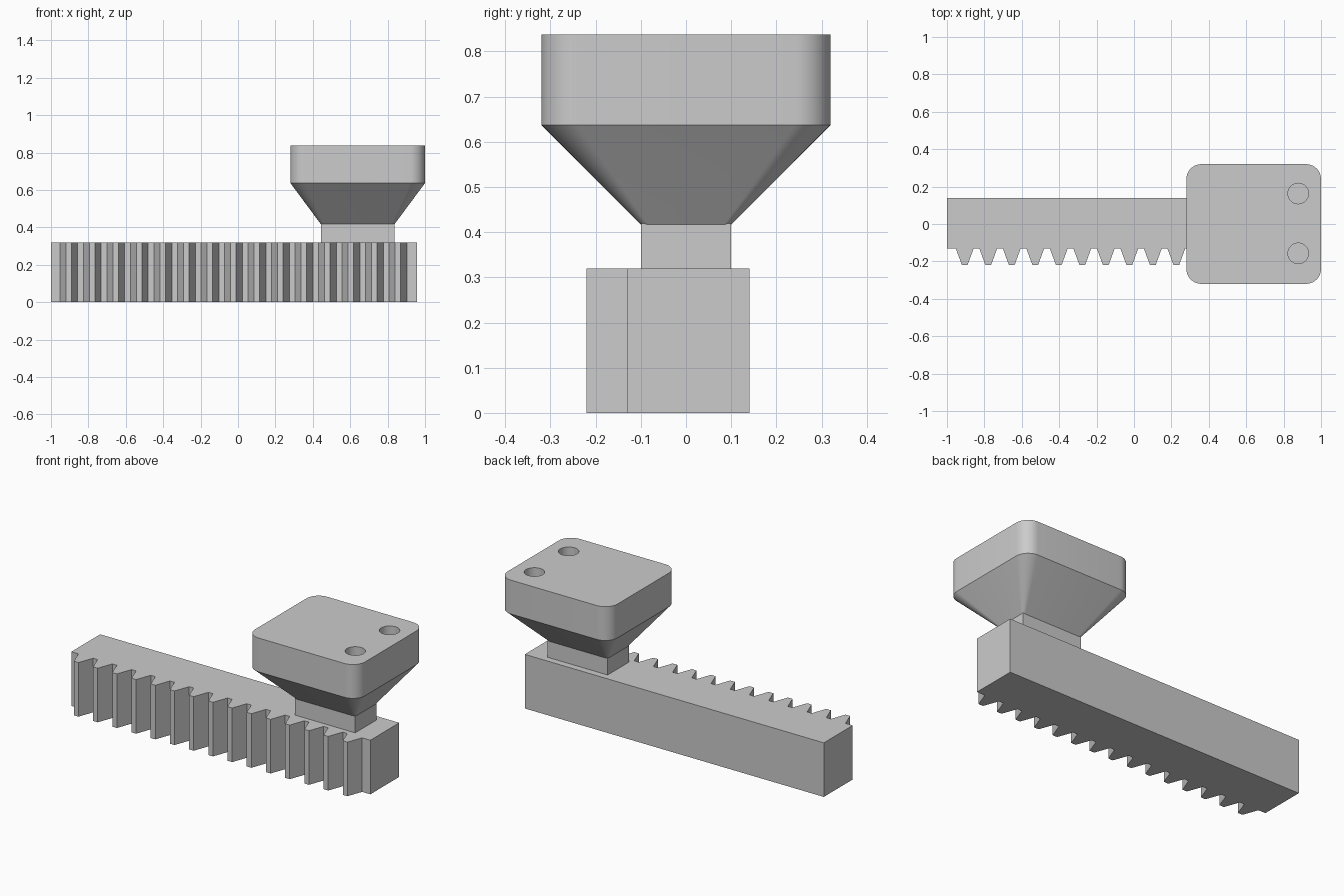
import bpy, bmesh, math

cube = bpy.data.objects.get("Cube")
if cube:
    bpy.data.objects.remove(cube, do_unlink=True)

# Single material
grey = bpy.data.materials.new("plain_grey")
grey.use_nodes = True
colour = (0.6, 0.6, 0.6, 1)
grey.diffuse_color = colour
grey.node_tree.nodes["Principled BSDF"].inputs["Base Color"].default_value = colour


def loft(name, rings):
    """Skin a stack of matching rings and cap both ends."""
    bm = bmesh.new()
    loops = [[bm.verts.new(p) for p in ring] for ring in rings]
    n = len(loops[0])
    for low, high in zip(loops, loops[1:]):
        for i in range(n):
            j = (i + 1) % n
            bm.faces.new((low[i], low[j], high[j], high[i]))
    bm.faces.new(loops[0][::-1])
    bm.faces.new(loops[-1])
    bmesh.ops.recalc_face_normals(bm, faces=bm.faces)
    mesh = bpy.data.meshes.new(name)
    bm.to_mesh(mesh)
    bm.free()
    mesh.materials.append(grey)
    obj = bpy.data.objects.new(name, mesh)
    bpy.context.collection.objects.link(obj)
    return obj


def prism(name, outline, z0, z1):
    return loft(name, [[(x, y, z) for x, y in outline] for z in (z0, z1)])


def rounded_rect(cx, half_x, half_y, radius, z, segments=10):
    ring = []
    for quarter, (sx, sy) in enumerate([(1, 1), (-1, 1), (-1, -1), (1, -1)]):
        for k in range(segments + 1):
            a = (quarter + k / segments) * math.pi / 2
            ring.append((cx + sx * (half_x - radius) + radius * math.cos(a),
                         sy * (half_y - radius) + radius * math.sin(a), z))
    return ring


def activate(obj):
    bpy.ops.object.select_all(action='DESELECT')
    obj.select_set(True)
    bpy.context.view_layer.objects.active = obj


# Toothed rack bar, drawn as one outline
ROOT, TIP, BACK = -0.13, -0.22, 0.14
TEETH, PITCH, FIRST = 15, 0.1257, -0.905
outline = [(-1, BACK), (-1, ROOT)]
for i in range(TEETH):
    c = FIRST + i * PITCH
    outline += [(c - 0.048, ROOT), (c - 0.015, TIP), (c + 0.015, TIP), (c + 0.048, ROOT)]
outline += [(0.957, ROOT), (0.957, BACK)]
prism("rack_bar", outline, 0, 0.32)

# Square neck
CX = 0.64
prism("neck", [(CX + 0.197 * a, 0.1 * b) for a, b in ((-1, -1), (1, -1), (1, 1), (-1, 1))],
      0.315, 0.419)

# Flared head with rounded corners
head = loft("head", [rounded_rect(CX, 0.197, 0.1, 0.016, 0.417),
                     rounded_rect(CX, 0.36, 0.32, 0.08, 0.637),
                     rounded_rect(CX, 0.36, 0.32, 0.08, 0.837)])

# Two blind holes in the top
for y in (-0.157, 0.163):
    circle = [(0.878 + 0.055 * math.cos(t * math.pi / 20),
               y + 0.055 * math.sin(t * math.pi / 20)) for t in range(40)]
    cutter = prism("hole_cutter", circle, 0.637, 0.9)
    cutter.hide_render = True
    activate(head)
    cut = head.modifiers.new("hole", 'BOOLEAN')
    cut.operation = 'DIFFERENCE'
    cut.solver = 'EXACT'
    cut.object = cutter
    bpy.ops.object.modifier_apply(modifier=cut.name)
    bpy.data.objects.remove(cutter, do_unlink=True)

activate(head)
bpy.ops.object.shade_smooth_by_angle(angle=math.radians(25))
